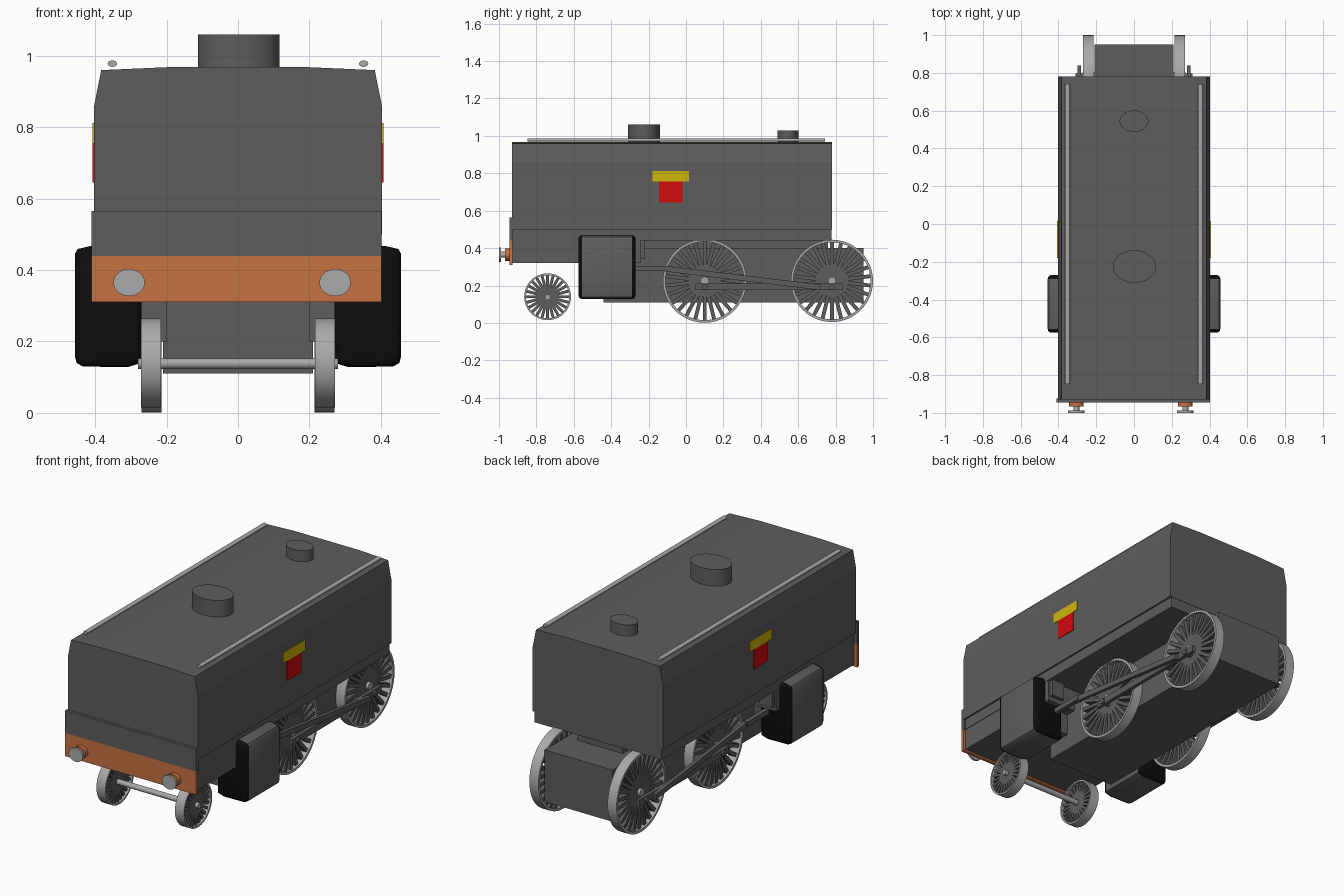
import bpy, bmesh, math
from mathutils import Matrix, Vector

if "Cube" in bpy.data.objects:
    bpy.data.objects.remove(bpy.data.objects["Cube"], do_unlink=True)


def material(name, r, g, b):
    m = bpy.data.materials.new(name)
    m.use_nodes = True
    m.diffuse_color = (r, g, b, 1)
    m.node_tree.nodes["Principled BSDF"].inputs["Base Color"].default_value = (r, g, b, 1)
    return m


GREY = material("dark grey", .11, .11, .11)
STEEL = material("light steel", .4, .4, .4)
BLACK = material("black", .004, .004, .004)
ORANGE = material("orange", .56, .17, .055)
RED = material("red", .65, .003, .003)
YELLOW = material("yellow", .62, .46, .004)


def finish(name, bm, *mats, smooth=False):
    bmesh.ops.recalc_face_normals(bm, faces=bm.faces)
    mesh = bpy.data.meshes.new(name)
    bm.to_mesh(mesh)
    bm.free()
    for m in mats:
        mesh.materials.append(m)
    ob = bpy.data.objects.new(name, mesh)
    bpy.context.collection.objects.link(ob)
    if smooth:
        bpy.ops.object.select_all(action='DESELECT')
        ob.select_set(True)
        bpy.context.view_layer.objects.active = ob
        bpy.ops.object.shade_smooth_by_angle(angle=math.radians(35))
    return ob


def add_box(bm, x, y, z, turn=Matrix()):
    """Box spanning three (low, high) ranges."""
    size = Matrix.Diagonal((x[1] - x[0], y[1] - y[0], z[1] - z[0], 1))
    mid = Matrix.Translation((sum(x) / 2, sum(y) / 2, sum(z) / 2))
    bmesh.ops.create_cube(bm, size=1, matrix=turn @ mid @ size)


def box(name, mat, x, y, z):
    bm = bmesh.new()
    add_box(bm, x, y, z)
    return finish(name, bm, mat)


def add_disc(bm, axis, centre, ra, rb, length, sides=32):
    """Elliptical cylinder along an axis."""
    turn = Vector((0, 0, 1)).rotation_difference(Vector(axis)).to_matrix().to_4x4()
    bmesh.ops.create_cone(bm, cap_ends=True, segments=sides, radius1=1, radius2=1, depth=1,
                          matrix=Matrix.Translation(centre) @ turn @ Matrix.Diagonal((ra, rb, length, 1)))


def disc(name, mat, axis, centre, ra, rb, length, sides=32):
    bm = bmesh.new()
    add_disc(bm, axis, centre, ra, rb, length, sides)
    return finish(name, bm, mat, smooth=True)


def prism(profile, y0, y1):
    """Extrude an x/z outline along y."""
    bm = bmesh.new()
    face = bm.faces.new([bm.verts.new((x, y0, z)) for x, z in profile])
    out = bmesh.ops.extrude_face_region(bm, geom=[face])
    bmesh.ops.translate(bm, vec=(0, y1 - y0, 0),
                        verts=[v for v in out["geom"] if isinstance(v, bmesh.types.BMVert)])
    return bm


# Body shell and underframe
half = [(.403, .5), (.403, .86), (.383, .96), (.2, .968)]
shell = half + [(-x, z) for x, z in reversed(half)]
finish("body_shell", prism(shell, -.93, .78), GREY)
box("body_skirt", GREY, (-.393, .393), (-.93, .778), (.44, .502))
box("front_underframe", GREY, (-.39, .39), (-.928, -.24), (.32, .442))
box("main_frame", GREY, (-.21, .21), (-.44, .95), (.11, .4))
box("frame_riser", GREY, (-.14, .14), (-.4, .76), (.39, .445))

# Front plate, buffer beam and buffers
box("front_plate", GREY, (-.41, .402), (-.945, -.925), (.44, .565))
box("buffer_beam", ORANGE, (-.41, .402), (-.945, -.928), (.31, .44))
for side, x in (("right", -.305), ("left", .272)):
    disc(side + "_buffer_base", ORANGE, (0, 1, 0), (x, -.955, .365), .038, .033, .024)
    disc(side + "_buffer_stem", STEEL, (0, 1, 0), (x, -.975, .365), .016, .016, .035, 16)
    disc(side + "_buffer_head", STEEL, (0, 1, 0), (x, -.994, .365), .044, .038, .012)

# Roof chimney and dome
disc("chimney", GREY, (0, 0, 1), (.002, -.225, 1.01), .114, .086, .1, 48)
disc("dome", GREY, (0, 0, 1), (0, .545, .995), .076, .057, .07, 48)


def wheel(name, x, y, z, radius, rim, spokes, spoke_width):
    """Spoked wheel: open rim, hub and radial spokes."""
    bm = bmesh.new()
    steps = 48
    rings = []
    for i in range(steps):
        a = math.tau * i / steps
        rings.append([bm.verts.new((x + dx, y + r * math.cos(a), z + r * math.sin(a)))
                      for dx, r in ((-.028, radius), (.028, radius),
                                    (.028, radius - rim), (-.028, radius - rim))])
    for a, b in zip(rings, rings[1:] + rings[:1]):
        for k in range(4):
            n = (k + 1) % 4
            bm.faces.new((a[k], a[n], b[n], b[k]))
    add_disc(bm, (1, 0, 0), (x, y, z), radius * .1, radius * .1, .066, 20)
    finish(name + "_rim_and_hub", bm, STEEL, smooth=True)
    bm = bmesh.new()
    w = spoke_width / 2
    for i in range(spokes):
        turn = Matrix.Translation((x, y, z)) @ Matrix.Rotation(math.tau * i / spokes, 4, 'X')
        add_box(bm, (-.018, .018), (-w, w), (0, radius - rim / 2), turn)
    finish(name + "_spokes", bm, GREY)


# Outline of a steam cylinder block
block = [(.27, .14), (.31, .128), (.435, .13), (.452, .14), (.457, .16),
         (.457, .445), (.449, .459), (.41, .468), (.27, .468)]

for side, s in (("left", 1), ("right", -1)):
    def span(a, b):
        return tuple(sorted((s * a, s * b)))

    # Wheels
    wheel(side + "_front_driver", s * .242, .1, .225, .224, .014, 26, .02)
    wheel(side + "_rear_driver", s * .242, .78, .225, .22, .014, 26, .02)
    wheel(side + "_leading_wheel", s * .243, -.74, .14, .125, .01, 24, .015)

    # Cylinder block with black rounded ends
    bm = prism([(s * x, z) for x, z in block], -.575, -.27)
    ends = [e for e in bm.edges if abs(e.verts[0].co.y - e.verts[1].co.y) < .001]
    bmesh.ops.bevel(bm, geom=ends, offset=.02, segments=3, profile=.5, affect='EDGES')
    for f in bm.faces:
        f.material_index = int(abs(f.calc_center_median().y + .4225) > .1)
    finish(side + "_cylinder", bm, GREY, BLACK, smooth=True)
    box(side + "_cylinder_mount", GREY, span(.2, .3), (-.5, -.3), (.2, .45))
    box(side + "_valve_box", GREY, span(.3, .38), (-.275, -.22), (.345, .442))

    # Piston, connecting and coupling rods
    box(side + "_piston_rod", GREY, span(.3, .325), (-.28, -.08), (.277, .305))
    bm = bmesh.new()
    start, end = Vector((0, -.11, .29)), Vector((0, .72, .19))
    line = end - start
    turn = Matrix.Translation(start) @ Matrix.Rotation(math.atan2(line.z, line.y), 4, 'X')
    add_box(bm, span(.3, .32), (0, line.length), (-.015, .015), turn)
    finish(side + "_connecting_rod", bm, GREY)
    box(side + "_coupling_rod", GREY, span(.28, .3), (.05, .84), (.175, .212))
    for y in (.1, .78):
        disc(side + "_crank_pin", GREY, (1, 0, 0), (s * .28, y, .193), .016, .016, .06, 16)

    # Roof handrail
    disc(side + "_handrail", STEEL, (0, 1, 0), (s * .352, -.053, .978), .013, .009, 1.59, 16)

    # Painted side badge
    box(side + "_badge_bar", YELLOW, span(.4, .407), (-.18, .015), (.755, .812))
    box(side + "_badge_panel", RED, span(.4, .407), (-.145, -.02), (.645, .755))

# Axles
disc("leading_axle", STEEL, (1, 0, 0), (0, -.74, .138), .015, .015, .56, 16)
for y in (.1, .78):
    disc("driving_axle", STEEL, (1, 0, 0), (0, y, .225), .018, .018, .54, 16)
